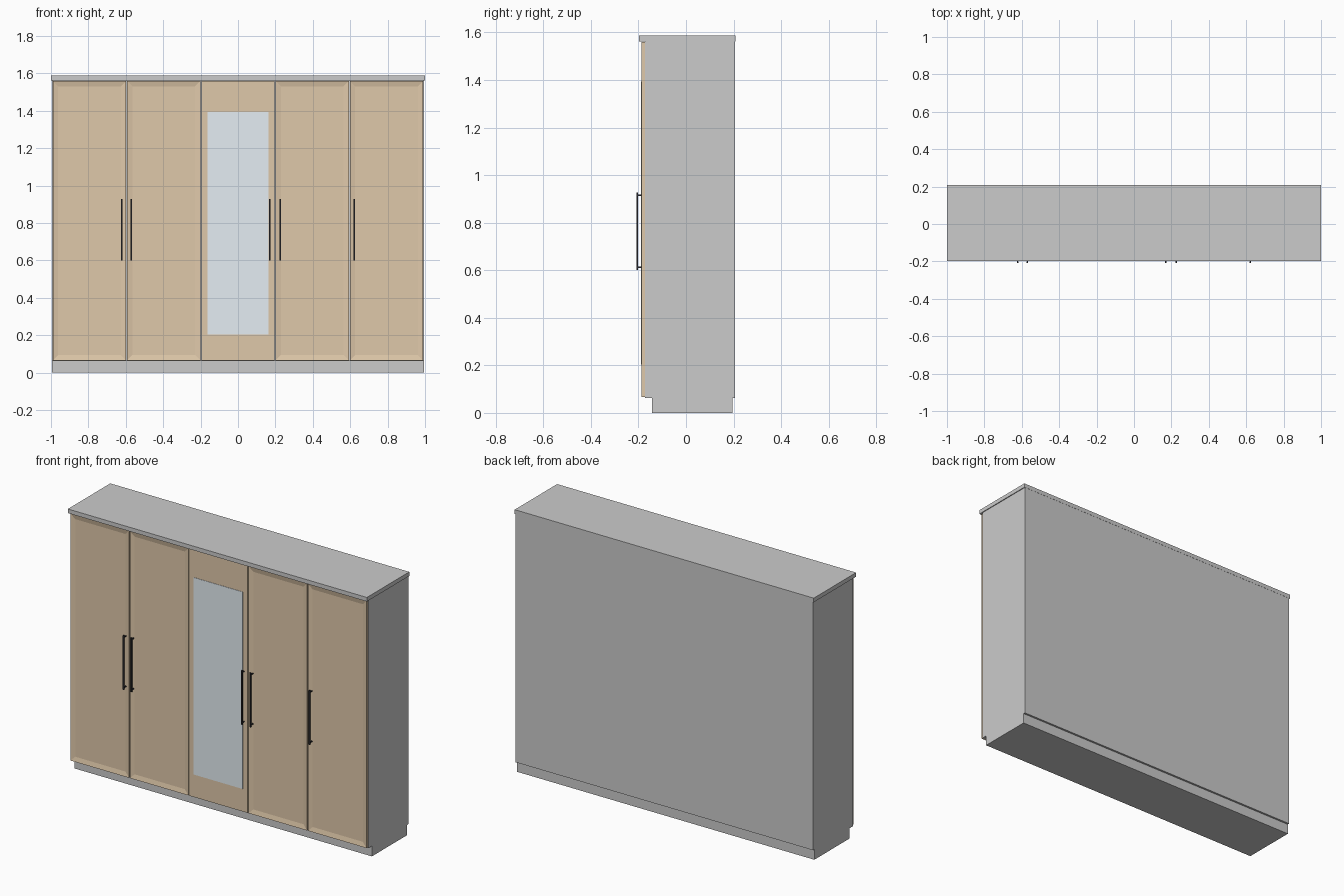
import bpy, bmesh
from mathutils import Matrix, Vector

if "Cube" in bpy.data.objects:
    bpy.data.objects.remove(bpy.data.objects["Cube"])


def material(name, color):
    m = bpy.data.materials.new(name)
    m.diffuse_color = (*color, 1)
    m.use_nodes = True
    m.node_tree.nodes["Principled BSDF"].inputs["Base Color"].default_value = m.diffuse_color
    return m


def finish(bm, name, mat=None):
    mesh = bpy.data.meshes.new(name)
    bm.to_mesh(mesh)
    bm.free()
    ob = bpy.data.objects.new(name, mesh)
    bpy.context.collection.objects.link(ob)
    if mat:
        mesh.materials.append(mat)
    return ob


def add_box(bm, x, y, z):
    lo, hi = Vector((x[0], y[0], z[0])), Vector((x[1], y[1], z[1]))
    size = hi - lo
    mtx = Matrix.Translation((lo + hi) / 2) @ Matrix.Diagonal((*size, 1))
    bmesh.ops.create_cube(bm, size=1, matrix=mtx)


def box(name, x, y, z, mat=None):
    bm = bmesh.new()
    add_box(bm, x, y, z)
    return finish(bm, name, mat)


wood = material("wood", (0.74, 0.58, 0.40))
glass = material("mirror_glass", (0.78, 0.85, 0.90))
black = material("black_metal", (0.03, 0.03, 0.035))

# Carcass, plinth and top board
box("plinth", (-0.995, 0.995), (-0.142, 0.195), (0, 0.062))
box("carcass", (-0.995, 0.995), (-0.173, 0.207), (0.062, 1.563))
box("top_board", (-1, 1), (-0.197, 0.208), (1.563, 1.588))

PITCH, FRONT = 0.397, -0.187


def door(i):
    # Slab door; all but the middle one have a shallow recessed panel
    cx = (i - 2) * PITCH
    bm = bmesh.new()
    add_box(bm, (cx - 0.196, cx + 0.196), (FRONT, -0.173), (0.066, 1.559))
    if i != 2:
        bm.normal_update()
        face = [f for f in bm.faces if f.normal.y < -0.9]
        bmesh.ops.inset_region(bm, faces=face, thickness=0.04, depth=0)
        bmesh.ops.translate(bm, verts=face[0].verts, vec=(0, 0.006, 0))
    finish(bm, f"door_{i + 1}", wood)


def handle(i, x):
    # Slim bar on two posts
    bm = bmesh.new()
    add_box(bm, (x - 0.004, x + 0.004), (-0.208, -0.201), (0.6, 0.928))
    for z in (0.612, 0.916):
        add_box(bm, (x - 0.003, x + 0.003), (-0.203, FRONT + 0.007), (z - 0.003, z + 0.003))
    finish(bm, f"handle_{i + 1}", black)


handle_x = (-0.622, -0.570, 0.170, 0.226, 0.622)
for i, x in enumerate(handle_x):
    door(i)
    handle(i, x)

# Mirror on the middle door
box("mirror", (-0.164, 0.164), (-0.189, FRONT + 0.002), (0.203, 1.394), glass)
